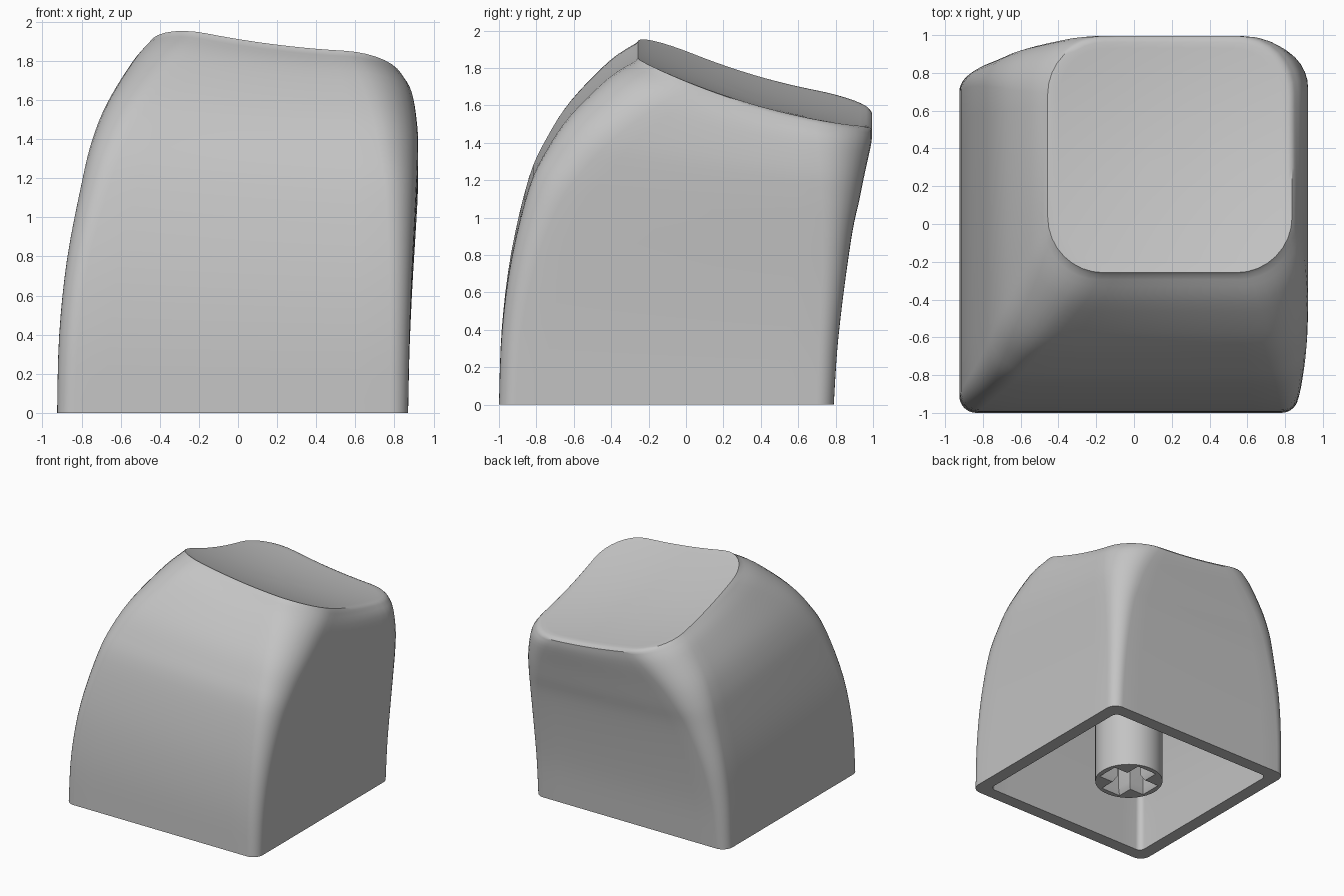
import bpy, bmesh, math
from mathutils import Vector, Matrix

cube = bpy.data.objects.get("Cube")
if cube:
    bpy.data.objects.remove(cube, do_unlink=True)

plastic = bpy.data.materials.new("grey plastic")
plastic.use_nodes = True
GREY = (0.55, 0.55, 0.55, 1)
plastic.diffuse_color = GREY
plastic.node_tree.nodes["Principled BSDF"].inputs["Base Color"].default_value = GREY

# Height fraction, left, right, front, back, corner radius
SECTIONS = [Vector(s) for s in (
    (0.00, -0.925, 0.870, -1.000, 0.79, 0.09),
    (0.21, -0.915, 0.877, -0.985, 0.81, 0.10),
    (0.42, -0.875, 0.891, -0.935, 0.845, 0.12),
    (0.63, -0.800, 0.910, -0.840, 0.89, 0.16),
    (0.74, -0.750, 0.919, -0.745, 0.925, 0.20),
    (0.84, -0.675, 0.920, -0.620, 0.955, 0.24),
    (0.95, -0.550, 0.895, -0.415, 0.99, 0.29),
    (1.00, -0.470, 0.850, -0.270, 0.995, 0.30))]
STEPS = 4
WALL = 0.11


def section(u):
    """Smoothly interpolated cross-section at a fractional index."""
    i = min(int(u), len(SECTIONS) - 2)
    f = u - i
    a, b, c, d = (SECTIONS[max(0, min(k, len(SECTIONS) - 1))]
                  for k in (i - 1, i, i + 1, i + 2))
    return b + 0.5 * f * ((c - a) + f * ((2 * a - 5 * b + 4 * c - d)
                                         + f * (3 * (b - c) + d - a)))


def outline(sec, inset=0.0, arc=8, straight=10):
    """Rounded rectangle with points along the straight runs."""
    x0, x1, y0, y1 = (sec[1] + inset, sec[2] - inset, sec[3] + inset, sec[4] - inset)
    r = max(sec[5] - inset, 0.05)
    centres = ((x1 - r, y0 + r), (x1 - r, y1 - r), (x0 + r, y1 - r), (x0 + r, y0 + r))
    arcs = []
    for q, (cx, cy) in enumerate(centres):
        angles = [(q - 1 + k / arc) * math.pi / 2 for k in range(arc + 1)]
        arcs.append([Vector((cx + r * math.cos(a), cy + r * math.sin(a))) for a in angles])
    pts = []
    for q in range(4):
        pts += arcs[q]
        end, start = arcs[q][-1], arcs[(q + 1) % 4][0]
        pts += [end.lerp(start, k / straight) for k in range(1, straight)]
    return pts


def dish(p):
    """Height of the tilted, scooped top."""
    return 1.73 - 0.40 * p.y + 0.15 * p.y ** 2 + 0.095 * (p.x - 0.84) ** 2


def finish(name, bm):
    bmesh.ops.recalc_face_normals(bm, faces=bm.faces)
    mesh = bpy.data.meshes.new(name)
    bm.to_mesh(mesh)
    bm.free()
    obj = bpy.data.objects.new(name, mesh)
    bpy.context.collection.objects.link(obj)
    mesh.materials.append(plastic)
    return obj


def activate(obj):
    bpy.ops.object.select_all(action='DESELECT')
    obj.select_set(True)
    bpy.context.view_layer.objects.active = obj


# Hollow shell: top dish, outer walls, rim and cavity as one run of rings
top = outline(SECTIONS[-1])
middle = sum(top, Vector((0, 0))) / len(top)
levels = [k / STEPS for k in range((len(SECTIONS) - 1) * STEPS + 1)]
rings = []
for scale in (0.15, 0.35, 0.55, 0.75, 0.9, 0.95):
    pts = [middle.lerp(p, scale) for p in top]
    rings.append([(p.x, p.y, dish(p)) for p in pts])
rings.append([(*middle.lerp(p, 0.98), dish(p) - 0.005) for p in top])
for u in reversed(levels):
    sec = section(u)
    rings.append([(p.x, p.y, sec[0] * (dish(q) - 0.02))
                  for p, q in zip(outline(sec), top)])
for u in levels:
    sec = section(u)
    if sec[0] < 0.9:
        rings.append([(p.x, p.y, sec[0] * (dish(q) - 0.02))
                      for p, q in zip(outline(sec, WALL), top)])

bm = bmesh.new()
loops = [[bm.verts.new(co) for co in ring] for ring in rings]
count = len(top)
for a, b in zip(loops, loops[1:]):
    for i in range(count):
        j = (i + 1) % count
        bm.faces.new((a[i], a[j], b[j], b[i]))
for end in (loops[0], loops[-1]):
    hub = sum((v.co for v in end), Vector()) / count
    centre = bm.verts.new(hub)
    for i in range(count):
        bm.faces.new((end[i], end[(i + 1) % count], centre))
shell = finish("keycap_shell", bm)
activate(shell)
bpy.ops.object.shade_smooth_by_angle(angle=math.radians(35))

# Mounting stem
STEM = Vector((-0.03, -0.10, 0))
bm = bmesh.new()
bmesh.ops.create_cone(bm, cap_ends=True, segments=64, radius1=0.27, radius2=0.27,
                      depth=1.56, matrix=Matrix.Translation(STEM + Vector((0, 0, 0.79))))
stem = finish("mounting_stem", bm)


def cross_loop(bm, arm, half, z):
    """Plus-shaped loop of vertices."""
    quarter = [(half, -half), (arm, -half), (arm, half)]
    pts = []
    for q in range(4):
        turn = Matrix.Rotation(q * math.pi / 2, 2)
        pts += [turn @ Vector(p) for p in quarter]
    return [bm.verts.new((STEM.x + p.x, STEM.y + p.y, z)) for p in pts]


# Cross-shaped socket with a chamfered mouth
bm = bmesh.new()
socket = [cross_loop(bm, *s) for s in ((0.24, 0.11, -0.02), (0.205, 0.065, 0.06),
                                      (0.205, 0.065, 0.5))]
for a, b in zip(socket, socket[1:]):
    for i in range(12):
        j = (i + 1) % 12
        bm.faces.new((a[i], a[j], b[j], b[i]))
bm.faces.new(socket[0])
bm.faces.new(socket[-1])
cutter = finish("socket_cutter", bm)
cutter.hide_render = True
cut = stem.modifiers.new("socket", 'BOOLEAN')
cut.operation = 'DIFFERENCE'
cut.solver = 'EXACT'
cut.object = cutter
activate(stem)
bpy.ops.object.modifier_apply(modifier=cut.name)
bpy.data.objects.remove(cutter, do_unlink=True)
activate(stem)
bpy.ops.object.shade_smooth_by_angle(angle=math.radians(30))
